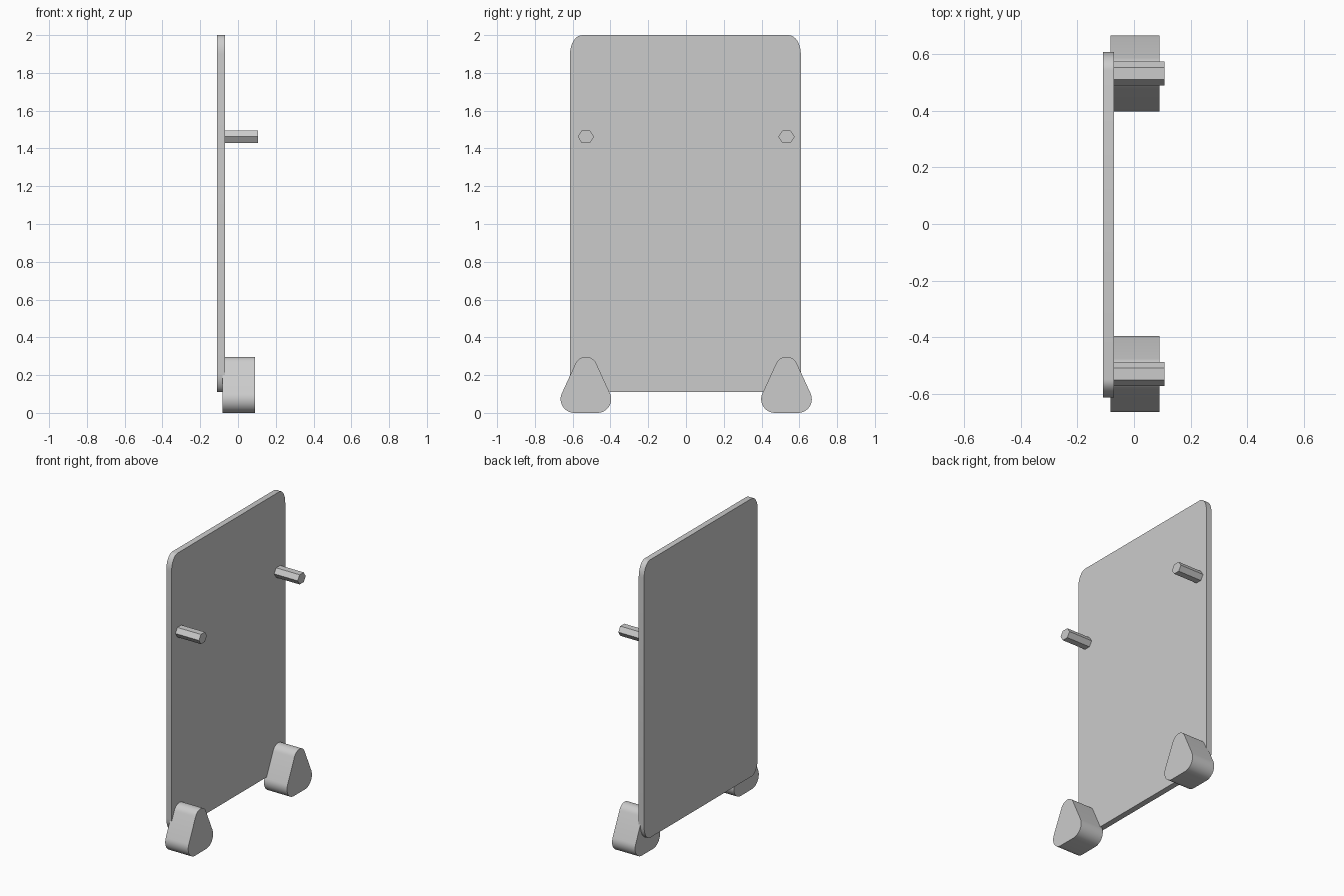
import bpy, bmesh
from math import sin, cos, pi, radians, atan2, acos, hypot

cube = bpy.data.objects.get("Cube")
if cube:
    bpy.data.objects.remove(cube, do_unlink=True)

grey = bpy.data.materials.new("plain_grey")
grey.use_nodes = True
colour = (0.6, 0.6, 0.6, 1)
grey.diffuse_color = colour
grey.node_tree.nodes["Principled BSDF"].inputs["Base Color"].default_value = colour


def arc(cy, cz, ry, rz, start, end, steps):
    """Points along an elliptical arc in the y-z plane, angles in radians."""
    angles = [start + (end - start) * i / steps for i in range(steps + 1)]
    return [(cy + ry * cos(a), cz + rz * sin(a)) for a in angles]


def extrude_profile(name, points, x0, x1, smooth=True):
    """Make a solid by pushing a y-z outline from x0 to x1."""
    bm = bmesh.new()
    face = bm.faces.new([bm.verts.new((x0, y, z)) for y, z in points])
    geom = bmesh.ops.extrude_face_region(bm, geom=[face])["geom"]
    moved = [v for v in geom if isinstance(v, bmesh.types.BMVert)]
    bmesh.ops.translate(bm, verts=moved, vec=(x1 - x0, 0, 0))
    bmesh.ops.recalc_face_normals(bm, faces=bm.faces)
    mesh = bpy.data.meshes.new(name)
    bm.to_mesh(mesh)
    bm.free()
    mesh.materials.append(grey)
    obj = bpy.data.objects.new(name, mesh)
    bpy.context.collection.objects.link(obj)
    if smooth:
        bpy.ops.object.select_all(action="DESELECT")
        obj.select_set(True)
        bpy.context.view_layer.objects.active = obj
        bpy.ops.object.shade_smooth_by_angle(angle=radians(35))
    return obj


# Upright board with rounded corners
half, low, high, ry, rz = 0.611, 0.11, 2.0, 0.065, 0.1
board = []
for i, (sy, cz) in enumerate([(1, high - rz), (-1, high - rz), (-1, low + rz), (1, low + rz)]):
    board += arc(sy * (half - ry) - 0.003, cz, ry, rz, i * pi / 2, (i + 1) * pi / 2, 8)
extrude_profile("board", board, -0.11, -0.07)

# Rounded triangular feet and hexagonal pegs, one pair on each side
base_r, tip_r, spread, tip_z = 0.073, 0.06, 0.061, 0.237
rise = tip_z - base_r
# Angle of the side's normal, where both corner circles share a tangent
tilt = atan2(rise, -spread) - acos((base_r - tip_r) / hypot(spread, rise))

for side, cy in (("left", 0.532), ("right", -0.53)):
    foot = arc(cy + spread, base_r, base_r, base_r, -pi / 2, tilt, 12)
    foot += arc(cy, tip_z, tip_r, tip_r, tilt, pi - tilt, 14)
    foot += arc(cy - spread, base_r, base_r, base_r, pi - tilt, 1.5 * pi, 12)
    extrude_profile(side + "_foot" if side == "left" else "right_foot", foot, -0.083, 0.09)

    peg = arc(cy, 1.462, 0.043, 0.038, 0, 5 * pi / 3, 5)
    extrude_profile("back_peg" if cy > 0 else "front_peg", peg, -0.08, 0.107, smooth=False)
